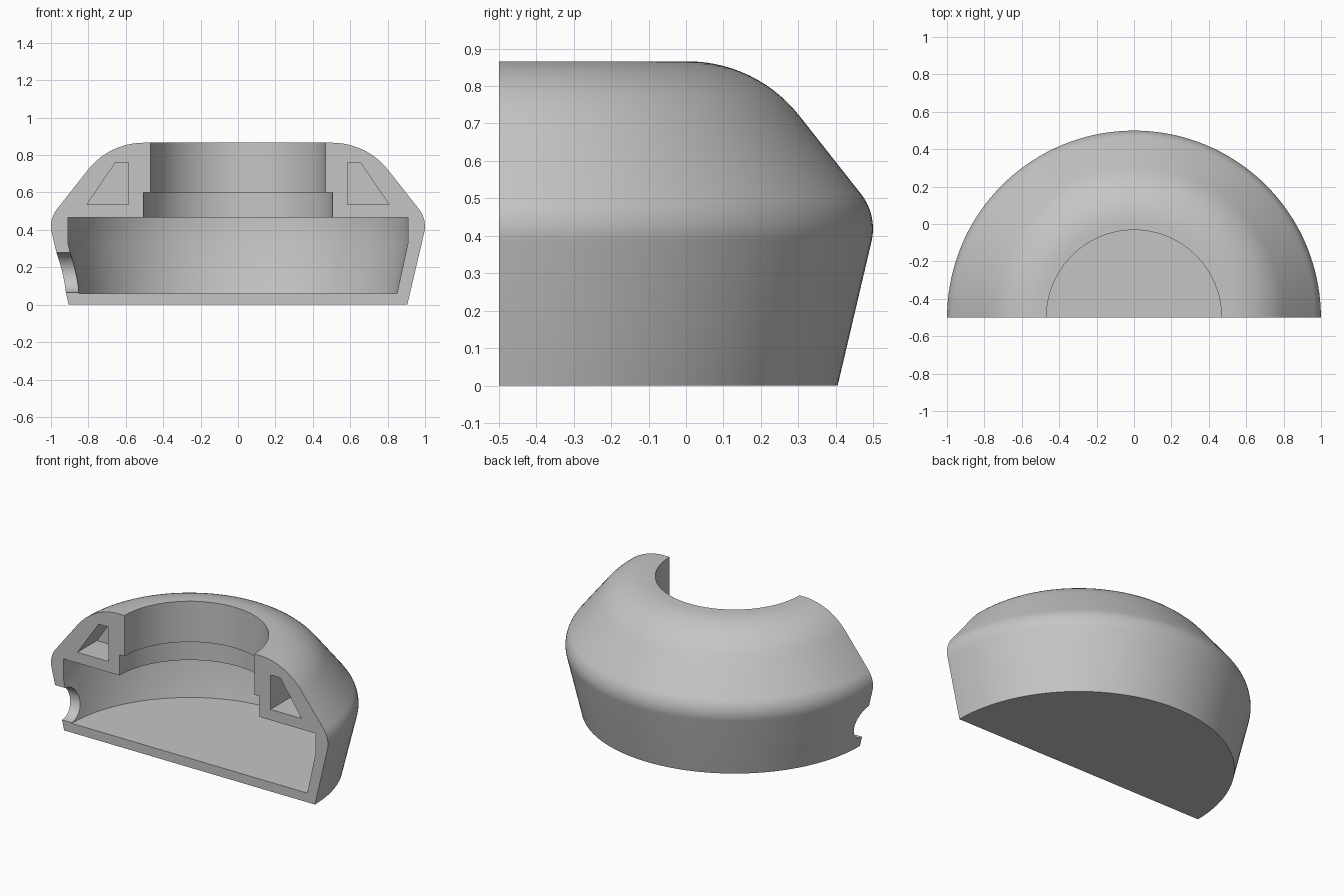
import bpy, bmesh, math
from mathutils import Vector, Matrix

cube = bpy.data.objects.get("Cube")
if cube:
    bpy.data.objects.remove(cube)

AXIS = Vector((0, -0.5, 0))      # axis of the half turn, on the cut face

grey = bpy.data.materials.new("plain_grey")
grey.use_nodes = True
colour = (0.56, 0.56, 0.56, 1)
grey.diffuse_color = colour
grey.node_tree.nodes["Principled BSDF"].inputs["Base Color"].default_value = colour


def make_object(name, bm):
    bmesh.ops.recalc_face_normals(bm, faces=bm.faces[:])
    mesh = bpy.data.meshes.new(name)
    bm.to_mesh(mesh)
    bm.free()
    mesh.materials.append(grey)
    obj = bpy.data.objects.new(name, mesh)
    bpy.context.collection.objects.link(obj)
    return obj


def fillet(before, corner, after, radius, steps):
    """Points of a round that replaces a profile corner."""
    c = Vector(corner)
    u = (Vector(before) - c).normalized()
    v = (Vector(after) - c).normalized()
    half = u.angle(v) / 2
    centre = c + (u + v).normalized() * radius / math.sin(half)
    start = c + u * radius / math.tan(half) - centre
    end = c + v * radius / math.tan(half) - centre
    sweep = math.pi - 2 * half
    return [centre + (start * math.sin(sweep * (1 - i / steps))
                      + end * math.sin(sweep * i / steps)) / math.sin(sweep)
            for i in range(steps + 1)]


# Housing: wall section turned through half a circle, closed by the flat cut face
foot, waist, shoulder, lip = (0.905, 0), (1.012, 0.455), (0.688, 0.866), (0.468, 0.866)
profile = [(0, 0), foot]
profile += fillet(foot, waist, shoulder, 0.15, 10)
profile += fillet(waist, shoulder, lip, 0.38, 14)
profile += [lip, (0.468, 0.6), (0.505, 0.6), (0.505, 0.465),
            (0.91, 0.465), (0.91, 0.335), (0.85, 0.06), (0, 0.06)]

bm = bmesh.new()
verts = [bm.verts.new(AXIS + Vector((r, 0, z))) for r, z in profile]
edges = [bm.edges.new(pair) for pair in zip(verts, verts[1:])]
bmesh.ops.spin(bm, geom=verts + edges, cent=AXIS, axis=(0, 0, 1),
               angle=math.pi, steps=72)
bmesh.ops.remove_doubles(bm, verts=bm.verts[:], dist=1e-4)
bmesh.ops.holes_fill(bm, edges=[e for e in bm.edges if e.is_boundary], sides=0)
housing = make_object("housing", bm)

cutters = []

# Blind pockets in the cut face, one on each side
for side in (1, -1):
    bm = bmesh.new()
    outline = [(0.585, 0.535), (0.808, 0.535), (0.655, 0.76), (0.585, 0.76)]
    face = bm.faces.new([bm.verts.new((side * x, -0.6, z)) for x, z in outline])
    side_faces = bmesh.ops.extrude_face_region(bm, geom=[face], use_keep_orig=True)
    moved = [g for g in side_faces["geom"] if isinstance(g, bmesh.types.BMVert)]
    bmesh.ops.translate(bm, verts=moved, vec=(0, 0.3, 0))
    cutters.append(make_object("pocket_cutter", bm))

# Round cable opening through the lower wall
bm = bmesh.new()
bmesh.ops.create_cone(bm, cap_ends=True, segments=48, radius1=0.107, radius2=0.107,
                      depth=0.4, matrix=Matrix.Translation((-0.9, -0.5, 0.171))
                      @ Matrix.Rotation(math.pi / 2, 4, 'Y'))
cutters.append(make_object("cable_opening_cutter", bm))

bpy.context.view_layer.objects.active = housing
for obj in bpy.context.selected_objects:
    obj.select_set(False)
housing.select_set(True)
for cutter in cutters:
    cutter.hide_render = True
    cut = housing.modifiers.new("cut", 'BOOLEAN')
    cut.operation = 'DIFFERENCE'
    cut.solver = 'EXACT'
    cut.object = cutter
    bpy.ops.object.modifier_apply(modifier=cut.name)
    bpy.data.objects.remove(cutter)

bpy.ops.object.shade_smooth_by_angle(angle=math.radians(25))
